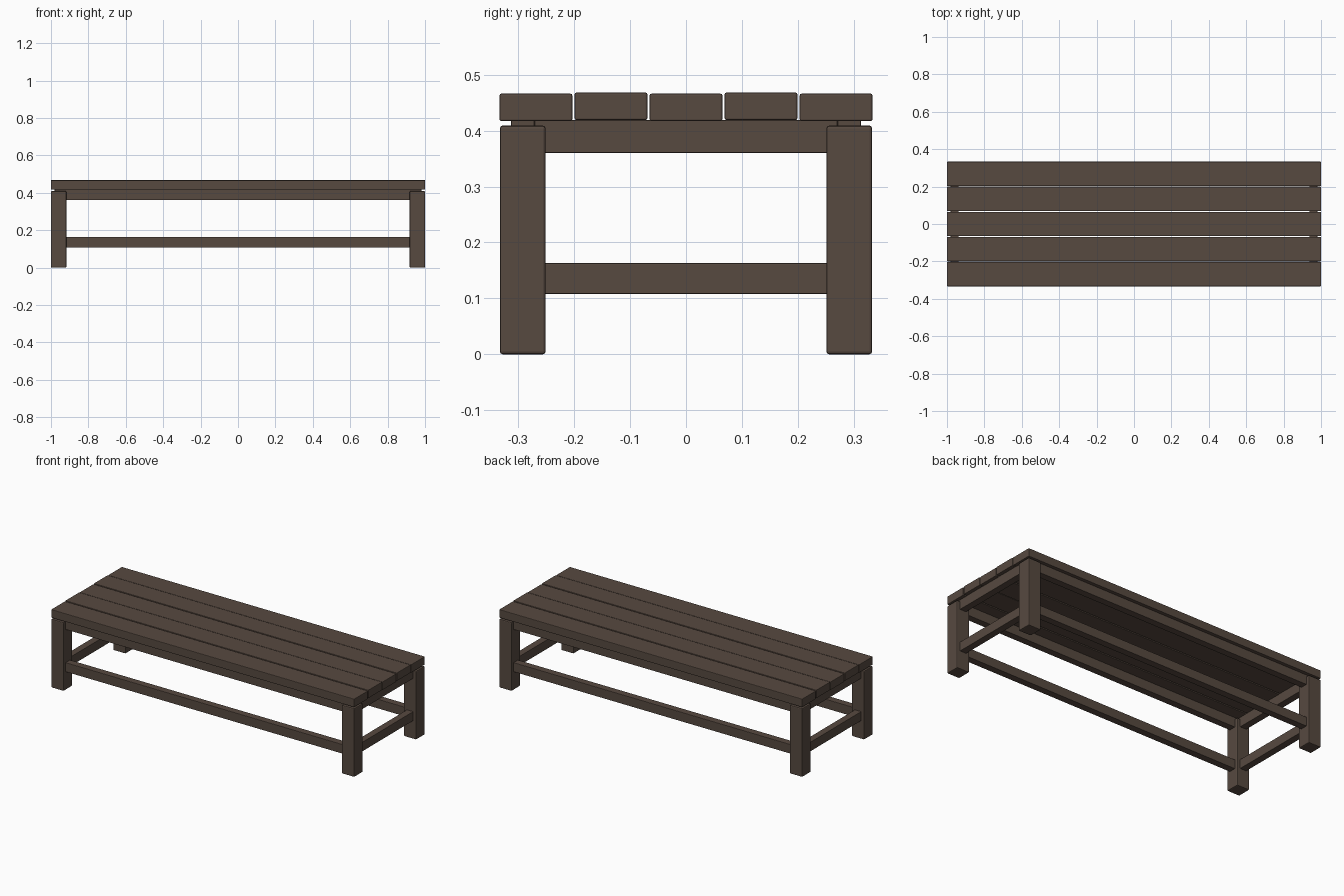
import bpy

cube = bpy.data.objects.get("Cube")
if cube:
    bpy.data.objects.remove(cube, do_unlink=True)

wood = bpy.data.materials.new("dark_brown_wood")
wood.use_nodes = True
colour = (0.095, 0.067, 0.051, 1)
wood.diffuse_color = colour
wood.node_tree.nodes["Principled BSDF"].inputs["Base Color"].default_value = colour


def beam(name, low, high, bevel=0.004):
    """Rectangular timber between two corners, with eased edges."""
    bpy.ops.mesh.primitive_cube_add(size=1)
    ob = bpy.context.object
    ob.name = name
    for v in ob.data.vertices:
        v.co = [(a + b) / 2 + c * (b - a) for a, b, c in zip(low, high, v.co)]
    ob.data.materials.append(wood)
    if bevel:
        mod = ob.modifiers.new("eased_edges", "BEVEL")
        mod.width = bevel
        mod.segments = 2
    return ob


HALF_L, HALF_W = 1.0, 0.333
LEG = 0.082
LEG_X, LEG_Y = HALF_L - LEG / 2, HALF_W - LEG / 2
RAIL = 0.021  # half thickness of every rail

# Seat slats, with tiny height differences
for i, lift in enumerate((0, 0.002, 0, 0.002, 0)):
    y = (i - 2) * 0.1342
    beam(f"seat_slat_{i + 1}", (-HALF_L, y - 0.065, 0.417 + lift),
         (HALF_L, y + 0.065, 0.466 + lift), 0.003)

# Legs
for sx, side in ((1, "left"), (-1, "right")):
    for sy, end in ((-1, "front"), (1, "back")):
        x, y = sx * LEG_X, sy * LEG_Y
        beam(f"{end}_{side}_leg", (x - LEG / 2, y - LEG / 2, 0),
             (x + LEG / 2, y + LEG / 2, 0.409), 0.005)

# Upper aprons and lower stretchers, centred on the legs
for kind, z0, z1 in (("apron", 0.36, 0.419), ("stretcher", 0.108, 0.163)):
    for sy, end in ((-1, "front"), (1, "back")):
        y = sy * LEG_Y
        beam(f"{end}_{kind}", (-LEG_X - RAIL, y - RAIL, z0),
             (LEG_X + RAIL, y + RAIL, z1), 0.002)
    for sx, side in ((1, "left"), (-1, "right")):
        x = sx * LEG_X
        beam(f"{side}_{kind}", (x - RAIL, RAIL - LEG_Y, z0),
             (x + RAIL, LEG_Y - RAIL, z1), 0.002)
